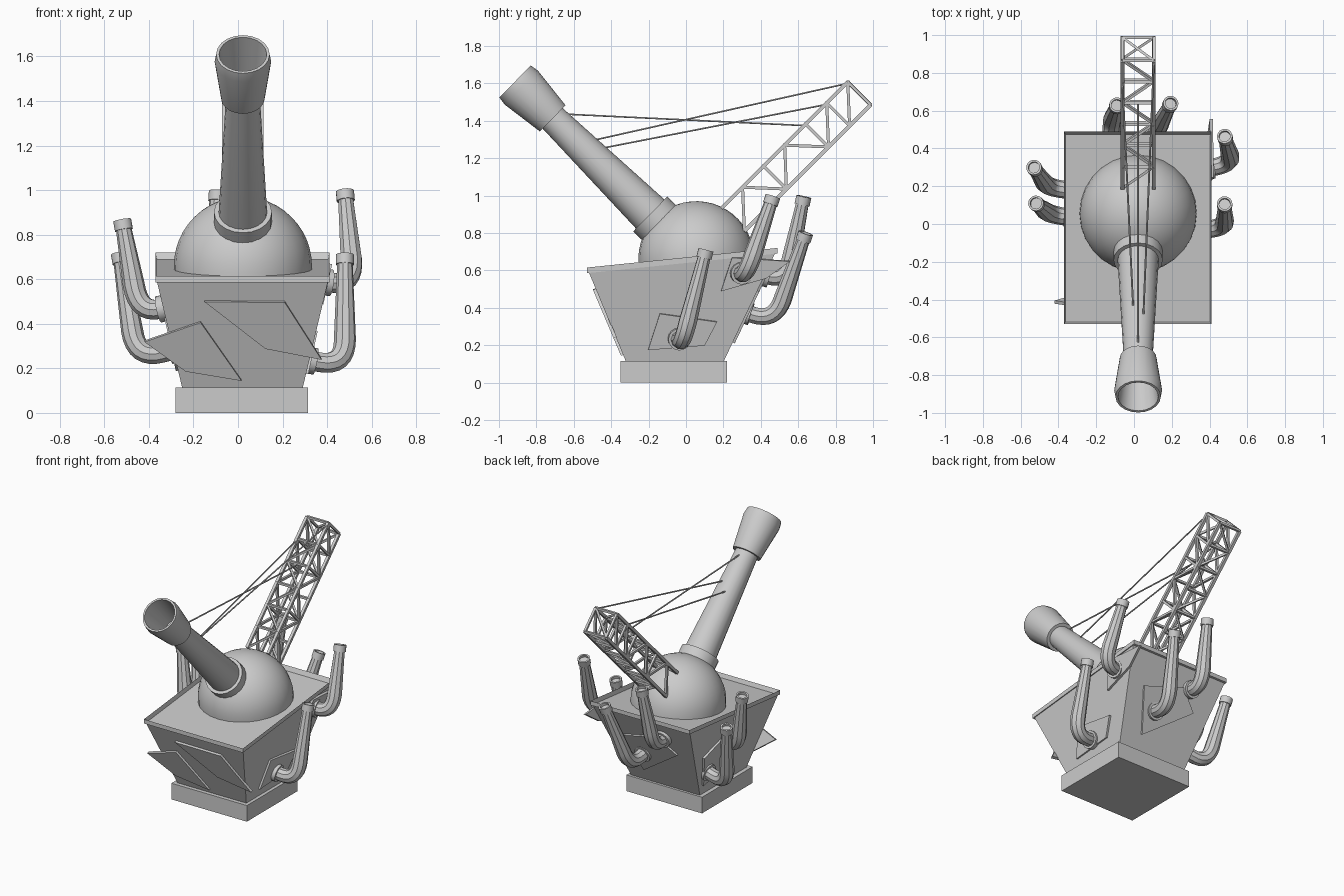
import bpy, bmesh, math
from mathutils import Vector as V

if "Cube" in bpy.data.objects:
    bpy.data.objects.remove(bpy.data.objects["Cube"])

CX = 0.022


def finish(name, bm, smooth=False):
    bmesh.ops.remove_doubles(bm, verts=bm.verts, dist=0.0003)
    bmesh.ops.recalc_face_normals(bm, faces=bm.faces)
    me = bpy.data.meshes.new(name)
    bm.to_mesh(me)
    bm.free()
    ob = bpy.data.objects.new(name, me)
    bpy.context.collection.objects.link(ob)
    if smooth:
        shade(ob)
    return ob


def shade(ob):
    bpy.ops.object.select_all(action='DESELECT')
    bpy.context.view_layer.objects.active = ob
    ob.select_set(True)
    bpy.ops.object.shade_smooth_by_angle(angle=math.radians(35))


def lathe(name, prof, origin, direction, n=20):
    """Revolve (distance along axis, radius) points around an axis."""
    bm = bmesh.new()
    q = V(direction).to_track_quat('Z', 'Y')
    rings = []
    for d, r in prof:
        rings.append([bm.verts.new(V(origin) + q @ V((r * math.cos(2 * math.pi * i / n),
                      r * math.sin(2 * math.pi * i / n), d))) for i in range(n)])
    for a, b in zip(rings, rings[1:]):
        for i in range(n):
            j = (i + 1) % n
            bm.faces.new((a[i], a[j], b[j], b[i]))
    return finish(name, bm, True)


def prism(bm, low, high):
    """Closed solid between two matching polygons."""
    a = [bm.verts.new(p) for p in low]
    b = [bm.verts.new(p) for p in high]
    bm.faces.new(a[::-1])
    top = bm.faces.new(b)
    for i in range(len(a)):
        j = (i + 1) % len(a)
        bm.faces.new((a[i], a[j], b[j], b[i]))
    return top


def rect(x0, x1, y0, y1, z0, z1):
    return [(x0, y0, z0), (x1, y0, z0), (x1, y1, z1), (x0, y1, z1)]


# Foundation block
bm = bmesh.new()
prism(bm, rect(-0.28, 0.315, -0.35, 0.22, 0, 0), rect(-0.28, 0.315, -0.35, 0.22, 0.115, 0.115))
finish("base_block", bm)

# Flared body with a sloping, recessed roof
bm = bmesh.new()
top = prism(bm, rect(-0.25, 0.29, -0.32, 0.20, 0.11, 0.11),
            rect(-0.37, 0.41, -0.53, 0.49, 0.615, 0.72))
bmesh.ops.inset_individual(bm, faces=[top], thickness=0.025)
ext = bmesh.ops.extrude_face_region(bm, geom=[top])
bmesh.ops.translate(bm, verts=[v for v in ext['geom'] if isinstance(v, bmesh.types.BMVert)],
                    vec=(0, 0, -0.03))
if top.is_valid:
    bm.faces.remove(top)
finish("flared_body", bm)

# Dome
arc = [(-0.05, 0.31)] + [(0.31 * math.sin(t * math.pi / 24), 0.31 * math.cos(t * math.pi / 24))
                         for t in range(13)]
centre = V((CX, 0.055, 0.66))
lathe("dome", arc, centre, (0, -0.103, 1), 28)

# Barrel, collar and hollow muzzle
aim = V((0, -0.714, 0.70)).normalized()
lathe("barrel", [(0.25, 0.11), (0.34, 0.109), (1.09, 0.076)], centre, aim)
lathe("barrel_collar", [(0.22, 0.13), (0.345, 0.13), (0.345, 0.108)], centre, aim)
lathe("muzzle", [(1.075, 0.07), (1.075, 0.098), (1.31, 0.127), (1.357, 0.12), (1.357, 0.107),
                 (1.10, 0.078), (1.10, 0)], centre, aim)


# Lattice boom
def beam(bm, a, b, w):
    a, b = V(a), V(b)
    q = (b - a).to_track_quat('Z', 'Y')
    sq = [q @ V((x * w / 2, y * w / 2, 0)) for x, y in ((-1, -1), (1, -1), (1, 1), (-1, 1))]
    prism(bm, [a + s for s in sq], [b + s for s in sq])


bm = bmesh.new()
N = 6


def node(k, low, side):
    """k counts panels from the tip down."""
    f = k / N
    y, z = 0.865 - 0.675 * f, 1.607 - 0.675 * f
    if low:
        y, z = y + 0.122, z - 0.122
    return (CX + side * 0.083, y, z)


for s in (-1, 1):
    for low in (0, 1):
        beam(bm, node(0, low, s), node(N, low, s), 0.02)
    for k in range(N):
        down = k in (0, 1, 3, 5)
        beam(bm, node(k, not down, s), node(k + 1, down, s), 0.016)
    for k in (0, 1, 2, 4):
        beam(bm, node(k, 0, s), node(k, 1, s), 0.016)
for low in (0, 1):
    for k in range(N + 1):
        if k < N:
            s = 1 if (k + low) % 2 else -1
            beam(bm, node(k, low, s), node(k + 1, low, -s), 0.014)
        if k < N:
            beam(bm, node(k, low, -1), node(k, low, 1), 0.016)
beam(bm, node(0, 0, 1), node(0, 1, -1), 0.014)
finish("lattice_boom", bm)

# Stay cables between barrel and boom
for i, (a, b) in enumerate([((CX, -0.636, 1.435), (CX, 0.64, 1.374)),
                            ((0.05, -0.476, 1.30), (0.105, 0.865, 1.60)),
                            ((-0.005, -0.43, 1.257), (-0.061, 0.75, 1.487))]):
    d = V(b) - V(a)
    lathe("stay_cable_%d" % i, [(0, 0), (0, 0.005), (d.length, 0.005), (d.length, 0)], a, d, 6)

# Armour plates lying on the four walls: (u, z) corners
walls = {
    'front': (lambda u, z: V((u, -0.535 + 0.425 * (0.615 - z), z)), V((0, -1, -0.425))),
    'back': (lambda u, z: V((u, 0.20 + 0.475 * (z - 0.11), z)), V((0, 1, -0.475))),
    'right': (lambda u, z: V((0.29 + 0.215 * (z - 0.11), u, z)), V((1, 0, -0.215))),
    'left': (lambda u, z: V((-0.25 - 0.215 * (z - 0.11), u, z)), V((-1, 0, -0.215))),
}
plates = [
    ('front', [(-0.15, 0.503), (0.21, 0.50), (0.375, 0.243), (0.123, 0.292)]),
    ('front', [(-0.42, 0.323), (-0.168, 0.41), (0.016, 0.148), (-0.235, 0.19)]),
    ('right', [(-0.203, 0.176), (-0.14, 0.37), (0.166, 0.326), (0.10, 0.20)]),
    ('right', [(0.187, 0.49), (0.246, 0.67), (0.556, 0.65), (0.43, 0.56)]),
    ('back', [(0.15, 0.215), (-0.19, 0.45), (-0.06, 0.57), (0.24, 0.49)]),
    ('left', [(0.20, 0.19), (0.26, 0.42), (0.02, 0.52), (-0.06, 0.25)]),
]
for i, (side, pts) in enumerate(plates):
    at, n = walls[side]
    n = n.normalized()
    bm = bmesh.new()
    prism(bm, [at(*p) - n * 0.006 for p in pts], [at(*p) + n * 0.012 for p in pts])
    finish("%s_plate_%d" % (side, i), bm)


# Bent exhaust pipes: wall start, elbow corner, open tip
def pipe(name, base, corner, tip):
    base, corner, tip = V(base), V(corner), V(tip)
    up = (tip - corner).normalized()
    a = corner.lerp(base, min(0.7, 0.12 / (corner - base).length))
    b = corner + up * 0.13
    pts = [(base, 1.0)]
    for k in range(9):
        t = k / 8
        pts.append((a * (1 - t) ** 2 + corner * 2 * t * (1 - t) + b * t * t, 1.0 + 0.08 * t))
    pts.append((tip - up * 0.02, 0.74))
    cu = bpy.data.curves.new(name, 'CURVE')
    cu.dimensions = '3D'
    cu.bevel_depth = 0.046
    cu.bevel_resolution = 3
    cu.use_fill_caps = True
    sp = cu.splines.new('POLY')
    sp.points.add(len(pts) - 1)
    for p, (co, r) in zip(sp.points, pts):
        p.co = (*co, 1)
        p.radius = r
    ob = bpy.data.objects.new(name, cu)
    bpy.context.collection.objects.link(ob)
    bpy.ops.object.select_all(action='DESELECT')
    bpy.context.view_layer.objects.active = ob
    ob.select_set(True)
    bpy.ops.object.convert(target='MESH')
    shade(bpy.context.view_layer.objects.active)
    lathe(name + "_flange", [(0, 0.06), (0.05, 0.06), (0.05, 0.04)], base, corner - base, 16)
    lathe(name + "_tip", [(-0.045, 0.034), (-0.045, 0.041), (0, 0.041), (0, 0.03), (-0.018, 0.03),
                          (-0.018, 0)], tip, up, 16)


pipe("right_front_pipe", (0.30, -0.04, 0.24), (0.48, -0.02, 0.205), (0.48, 0.107, 0.71))
pipe("right_back_pipe", (0.37, 0.29, 0.59), (0.52, 0.32, 0.57), (0.48, 0.465, 0.995))
pipe("left_front_pipe", (-0.31, 0.03, 0.475), (-0.445, 0.05, 0.445), (-0.52, 0.11, 0.865))
pipe("left_back_pipe", (-0.26, 0.17, 0.29), (-0.455, 0.19, 0.24), (-0.53, 0.30, 0.715))
pipe("back_tall_pipe", (-0.12, 0.40, 0.58), (-0.12, 0.535, 0.54), (-0.09, 0.63, 0.995))
pipe("back_short_pipe", (0.10, 0.30, 0.38), (0.11, 0.475, 0.325), (0.195, 0.64, 0.80))
